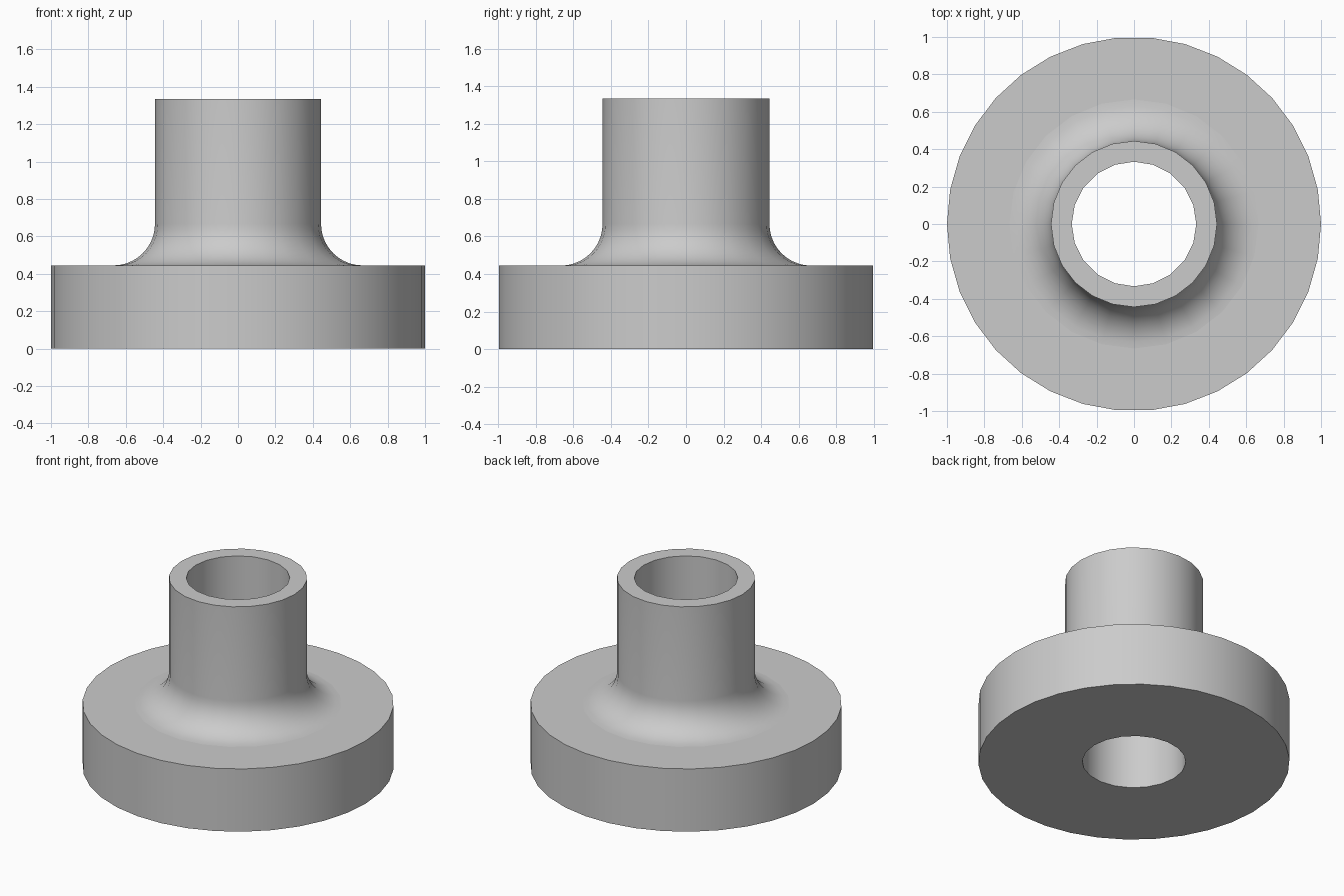
import bpy, bmesh
from math import cos, sin, pi, radians

cube = bpy.data.objects.get("Cube")
if cube:
    bpy.data.objects.remove(cube, do_unlink=True)

FLANGE_R, FLANGE_H = 1.0, 0.445
NECK_R, BORE_R, TOP = 0.444, 0.333, 1.335
FILLET = 0.222
FLANGE_SIDES, NECK_SIDES, BORE_SIDES, FILLET_STEPS = 34, 24, 20, 10

grey = bpy.data.materials.new("plain grey")
grey.use_nodes = True
grey.diffuse_color = (0.6, 0.6, 0.6, 1)
grey.node_tree.nodes["Principled BSDF"].inputs["Base Color"].default_value = grey.diffuse_color

bm = bmesh.new()


def ring(radius, z, sides):
    """Closed loop of vertices and edges."""
    verts = [bm.verts.new((radius * cos(2 * pi * i / sides), radius * sin(2 * pi * i / sides), z))
             for i in range(sides)]
    return verts, [bm.edges.new((verts[i - 1], verts[i])) for i in range(sides)]


def wall(a, b):
    """Quads between two rings with equal side counts."""
    va, vb = a[0], b[0]
    for i in range(len(va)):
        bm.faces.new((va[i - 1], va[i], vb[i], vb[i - 1]))


def annulus(a, b):
    """Flat cap between two concentric rings."""
    bmesh.ops.triangle_fill(bm, use_beauty=True, edges=a[1] + b[1], normal=(0, 0, 1))


# Flange rim and bore
rim_low, rim_high = (ring(FLANGE_R, z, FLANGE_SIDES) for z in (0, FLANGE_H))
wall(rim_low, rim_high)
bore_low, bore_high = (ring(BORE_R, z, BORE_SIDES) for z in (0, TOP))
wall(bore_low, bore_high)

# Neck with a concave fillet at its foot
neck = []
for i in range(FILLET_STEPS + 1):
    a = pi / 2 * i / FILLET_STEPS
    neck.append(ring(NECK_R + FILLET * (1 - sin(a)), FLANGE_H + FILLET * (1 - cos(a)), NECK_SIDES))
neck.append(ring(NECK_R, TOP, NECK_SIDES))
for lower, upper in zip(neck, neck[1:]):
    wall(lower, upper)

# Flat faces: underside, flange top, neck top
annulus(rim_low, bore_low)
annulus(rim_high, neck[0])
annulus(neck[-1], bore_high)
for e in neck[0][1]:
    e.smooth = False

bmesh.ops.recalc_face_normals(bm, faces=bm.faces[:])
mesh = bpy.data.meshes.new("flanged_bushing")
bm.to_mesh(mesh)
bm.free()
mesh.materials.append(grey)
bushing = bpy.data.objects.new("flanged_bushing", mesh)
bpy.context.collection.objects.link(bushing)
bpy.ops.object.select_all(action="DESELECT")
bushing.select_set(True)
bpy.context.view_layer.objects.active = bushing
bpy.ops.object.shade_smooth_by_angle(angle=radians(30), keep_sharp_edges=True)
